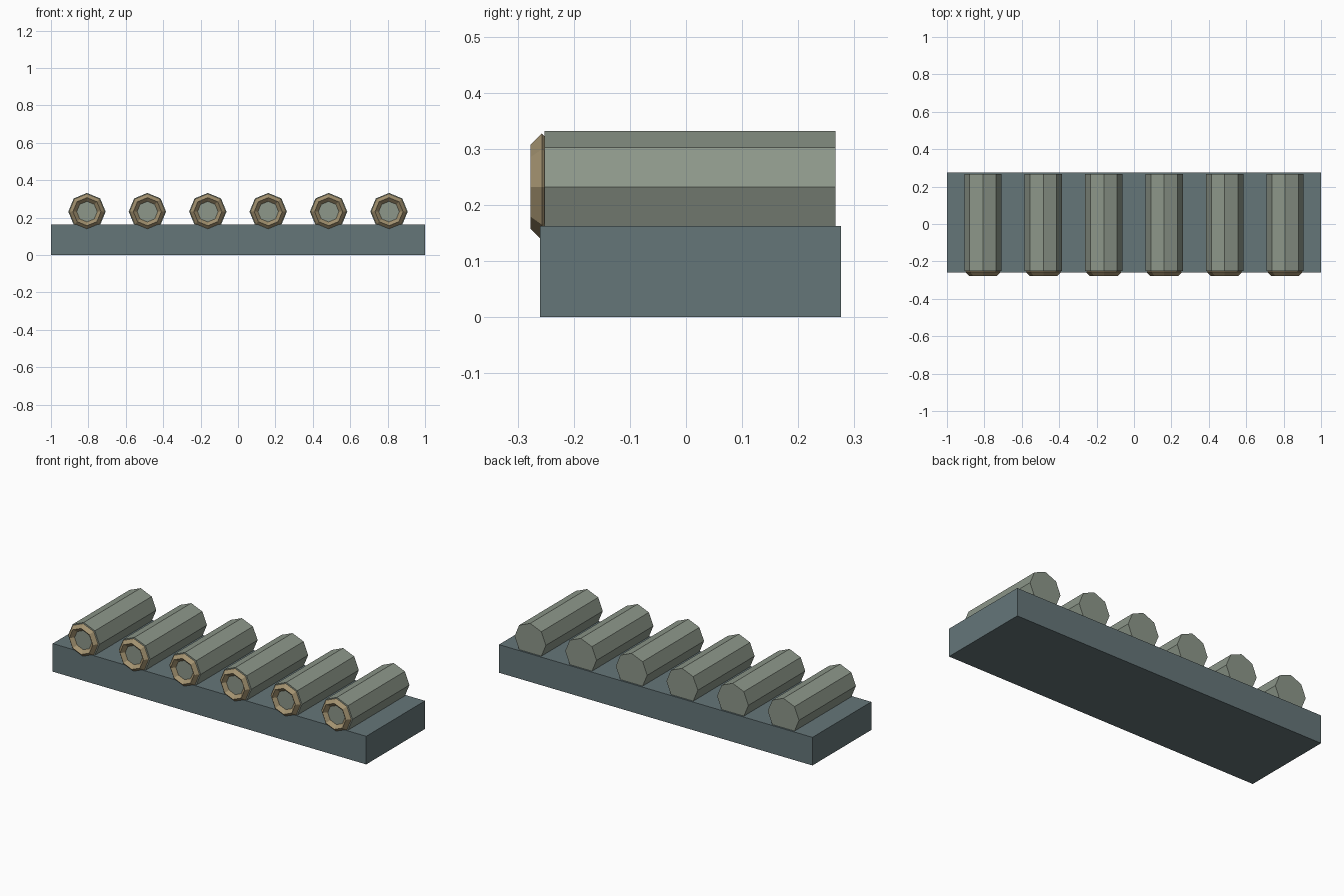
import bpy, math
from mathutils import Matrix

if "Cube" in bpy.data.objects:
    bpy.data.objects.remove(bpy.data.objects["Cube"])


def material(name, rgb):
    m = bpy.data.materials.new(name)
    lin = [(c / 255 / 12.92) if c < 10 else ((c / 255 + 0.055) / 1.055) ** 2.4 for c in rgb]
    m.diffuse_color = (*lin, 1)
    m.use_nodes = True
    m.node_tree.nodes["Principled BSDF"].inputs["Base Color"].default_value = m.diffuse_color
    return m


SLATE = material("slate blue", (101, 118, 121))
SAGE = material("sage grey", (141, 151, 138))
TAN = material("tan", (163, 146, 112))

CENTRE_Z, SPACING, COUNT = 0.232, 0.323, 6


def finish(name, mat):
    ob = bpy.context.object
    ob.name = name
    ob.data.materials.append(mat)
    return ob


# Base slab
bpy.ops.mesh.primitive_cube_add(size=1)
base = finish("base_slab", SLATE)
base.data.transform(Matrix.Translation((0, 0.008, 0.081)) @ Matrix.Diagonal((2, 0.536, 0.162, 1)))

# Row of octagonal tubes, each with a diamond-section ring at the front
lay_down = Matrix.Rotation(math.radians(90), 4, 'X')
for i in range(COUNT):
    x = (i - (COUNT - 1) / 2) * SPACING

    bpy.ops.mesh.primitive_cylinder_add(vertices=8, radius=0.1, depth=0.518)
    tube = finish(f"tube_{i + 1}", SAGE)
    tube.data.transform(Matrix.Translation((x, 0.007, CENTRE_Z)) @ lay_down)

    bpy.ops.mesh.primitive_torus_add(major_segments=8, minor_segments=4,
                                     major_radius=0.075, minor_radius=0.02)
    ring = finish(f"front_ring_{i + 1}", TAN)
    ring.data.transform(Matrix.Translation((x, -0.257, CENTRE_Z)) @ lay_down)
    ring.data.shade_flat()
